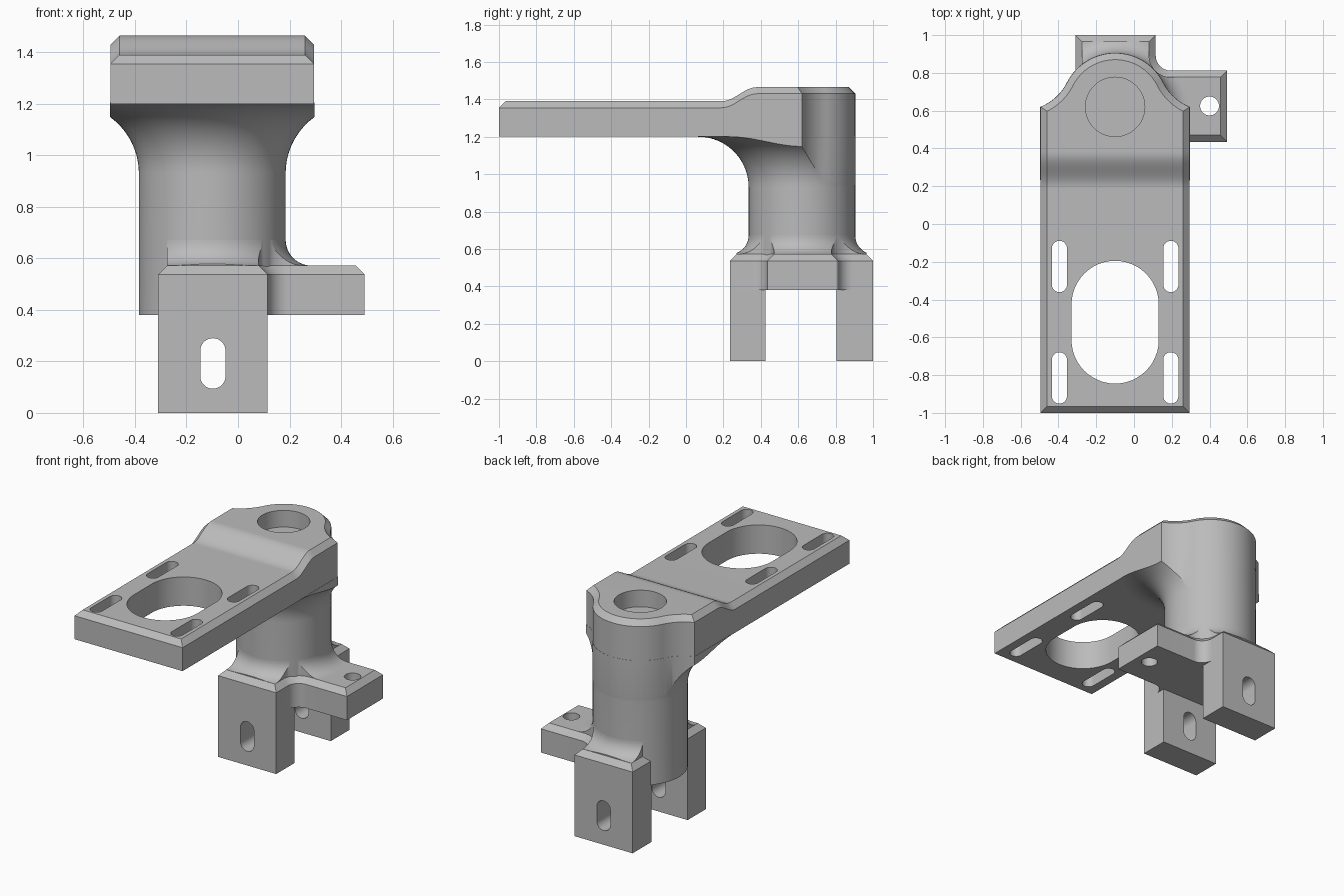
import bpy, bmesh
from math import pi, cos, sin, sqrt, atan2, radians

if "Cube" in bpy.data.objects:
    bpy.data.objects.remove(bpy.data.objects["Cube"])

GREY = bpy.data.materials.new("plain grey")
GREY.use_nodes = True
GREY.diffuse_color = (0.5, 0.5, 0.5, 1)
GREY.node_tree.nodes["Principled BSDF"].inputs["Base Color"].default_value = (0.5, 0.5, 0.5, 1)

AX, AY = -0.1, 0.62          # column axis
R, HALF = 0.285, 0.395       # column radius, half width of the arm
FLARE, BEVEL = 0.27, 0.035
PLATE_BOTTOM, PLATE_TOP, ARM_BOTTOM = 0.38, 0.572, 1.2


def arc(cx, cy, r, a0, a1, n=14):
    return [(cx + r * cos(a0 + (a1 - a0) * i / n),
             cy + r * sin(a0 + (a1 - a0) * i / n)) for i in range(n + 1)]


def finish(name, bm):
    bmesh.ops.remove_doubles(bm, verts=bm.verts, dist=1e-5)
    bmesh.ops.recalc_face_normals(bm, faces=bm.faces)
    mesh = bpy.data.meshes.new(name)
    bm.to_mesh(mesh)
    bm.free()
    mesh.materials.append(GREY)
    obj = bpy.data.objects.new(name, mesh)
    bpy.context.collection.objects.link(obj)
    return obj


def stack(name, levels, upright=False):
    """Solid through closed outlines, each given as (points, height)."""
    bm = bmesh.new()
    rings = [[bm.verts.new((x, h, y) if upright else (x, y, h)) for x, y in pts]
             for pts, h in levels]
    for a, b in zip(rings, rings[1:]):
        for i in range(len(a)):
            j = (i + 1) % len(a)
            bm.faces.new((a[i], a[j], b[j], b[i]))
    bm.faces.new(rings[0])
    bm.faces.new(rings[-1])
    return finish(name, bm)


def revolve(name, profile):
    """Solid of revolution about the column axis from (radius, height) points."""
    return stack(name, [(arc(AX, AY, r, 0, 2 * pi, 96)[:-1], z) for r, z in profile])


def slot(cx, cy, r, reach):
    """Upright slot outline, reach is half its full length."""
    d = reach - r
    return arc(cx, cy + d, r, 0, pi, 24) + arc(cx, cy - d, r, pi, 2 * pi, 24)


def boolean(obj, other, operation="DIFFERENCE"):
    other.hide_render = True
    mod = obj.modifiers.new("cut", "BOOLEAN")
    mod.object, mod.operation, mod.solver = other, operation, "EXACT"
    bpy.context.view_layer.objects.active = obj
    bpy.ops.object.modifier_apply(modifier=mod.name)
    bpy.data.objects.remove(other)


# Right half of the arm outline around the column axis, front to back
cx = (HALF ** 2 + (R + FLARE) ** 2 - FLARE ** 2) / (2 * HALF)
cy = sqrt((R + FLARE) ** 2 - cx ** 2)


def half_outline(inset):
    w, r, f = HALF - inset, R - inset, FLARE + inset
    start = atan2(-sqrt(f * f - (w - cx) ** 2), w - cx)
    meet = atan2(cy, cx)
    front = -1 - AY + inset
    steps = [0.18 + 0.21 * i / 16 - AY for i in range(17)]
    side = [(w, y) for y in [front] + steps]
    blend = arc(cx, cy, f, start, meet - pi)
    return side + blend + arc(0, 0, r, meet, pi / 2, 24)


def arm_top(y):
    t = min(max((y + AY - 0.19) / 0.19, 0), 1)
    return 1.39 + 0.075 * (0.5 - 0.5 * cos(pi * t))


# Arm: ribs across the outline, with a bevelled and stepped top
bm = bmesh.new()
ribs = []
for (xo, yo), (xi, yi) in zip(half_outline(0), half_outline(BEVEL)):
    edge = [(xo, yo, ARM_BOTTOM), (xo, yo, arm_top(yo) - BEVEL), (xi, yi, arm_top(yi))]
    loop = edge + [(-x, y, z) for x, y, z in reversed(edge)]
    ribs.append([bm.verts.new((x + AX, y + AY, z)) for x, y, z in loop])
for a, b in zip(ribs, ribs[1:]):
    for i in range(6):
        j = (i + 1) % 6
        bm.faces.new((a[i], a[j], b[j], b[i]))
f = ribs[0]
bm.faces.new((f[0], f[1], f[4], f[5]))
bm.faces.new((f[1], f[2], f[3], f[4]))
bmesh.ops.dissolve_degenerate(bm, dist=1e-5, edges=bm.edges)
arm = finish("arm", bm)

# Openings in the arm: long window, four fixing slots, blind bore
holes = [slot(AX, -0.52, 0.231, 0.325)]
holes += [slot(AX + s * 0.295, y, 0.04, 0.136) for s in (-1, 1) for y in (-0.225, -0.815)]
for pts in holes:
    boolean(arm, stack("slot_cutter", [(pts, 1.1), (pts, 1.6)]))
boolean(arm, revolve("bore_cutter", [(0.157, 1.355), (0.157, 1.6)]))

# Column with its flare, trimmed to the arm outline
flare = [(R + FLARE - u, v) for u, v in arc(0, ARM_BOTTOM - FLARE, FLARE, 0, pi / 2, 20)]
column = revolve("column", [(R, PLATE_BOTTOM)] + flare + [(R + FLARE, ARM_BOTTOM + 0.005)])
half = [(x * 1.004, y * 1.004) for x, y in half_outline(0)]
trim = [(x + AX, y + AY) for x, y in half + [(-x, y) for x, y in reversed(half[:-1])]]
boolean(column, stack("column_trim", [(trim, 0.2), (trim, 1.4)]), "INTERSECT")

# Base plate with side tab and rounded inner corners
X0, X1, Y0, Y1 = -0.31, 0.115, 0.235, 1.0
TAB_X, TAB_Y0, TAB_Y1, ROUND = 0.492, 0.435, 0.812, 0.08


def base_outline(d):
    r = ROUND + d
    fx = X1 + ROUND
    return ([(X0 + d, Y0 + d), (X1 - d, Y0 + d)]
            + arc(fx, TAB_Y0 - ROUND, r, pi, pi / 2)
            + [(TAB_X - d, TAB_Y0 + d), (TAB_X - d, TAB_Y1 - d)]
            + arc(fx, TAB_Y1 + ROUND, r, -pi / 2, -pi)
            + [(X1 - d, Y1 - d), (X0 + d, Y1 - d)])


plate = stack("base_plate", [(base_outline(0), PLATE_BOTTOM),
                             (base_outline(0), PLATE_TOP - BEVEL),
                             (base_outline(BEVEL), PLATE_TOP)])
tab_hole = arc(0.4, 0.625, 0.05, 0, 2 * pi, 40)[:-1]
boolean(plate, stack("tab_cutter", [(tab_hole, 0.3), (tab_hole, 0.7)]))

# Fillet between column and base plate
curve = arc(R + 0.1, PLATE_TOP + 0.1, 0.1, -pi / 2, -pi, 12)
fillet = revolve("column_fillet", [(R + 0.1, 0.5)] + curve)
trim = base_outline(BEVEL)
boolean(fillet, stack("fillet_trim", [(trim, 0.45), (trim, 0.8)]), "INTERSECT")

# Two slotted legs
legs = []
for name, y0, y1 in (("front_leg", Y0, 0.425), ("back_leg", 0.805, Y1)):
    box = [(X0, 0), (X1, 0), (X1, PLATE_BOTTOM), (X0, PLATE_BOTTOM)]
    leg = stack(name, [(box, y0), (box, y1)], upright=True)
    pts = slot((X0 + X1) / 2, 0.192, 0.049, 0.098)
    boolean(leg, stack("leg_cutter", [(pts, y0 - 0.1), (pts, y1 + 0.1)], upright=True))
    legs.append(leg)

# Smooth curved walls, keep hard edges
bpy.ops.object.select_all(action="DESELECT")
for obj in [arm, column, plate, fillet] + legs:
    obj.select_set(True)
bpy.context.view_layer.objects.active = arm
bpy.ops.object.shade_smooth_by_angle(angle=radians(30))
